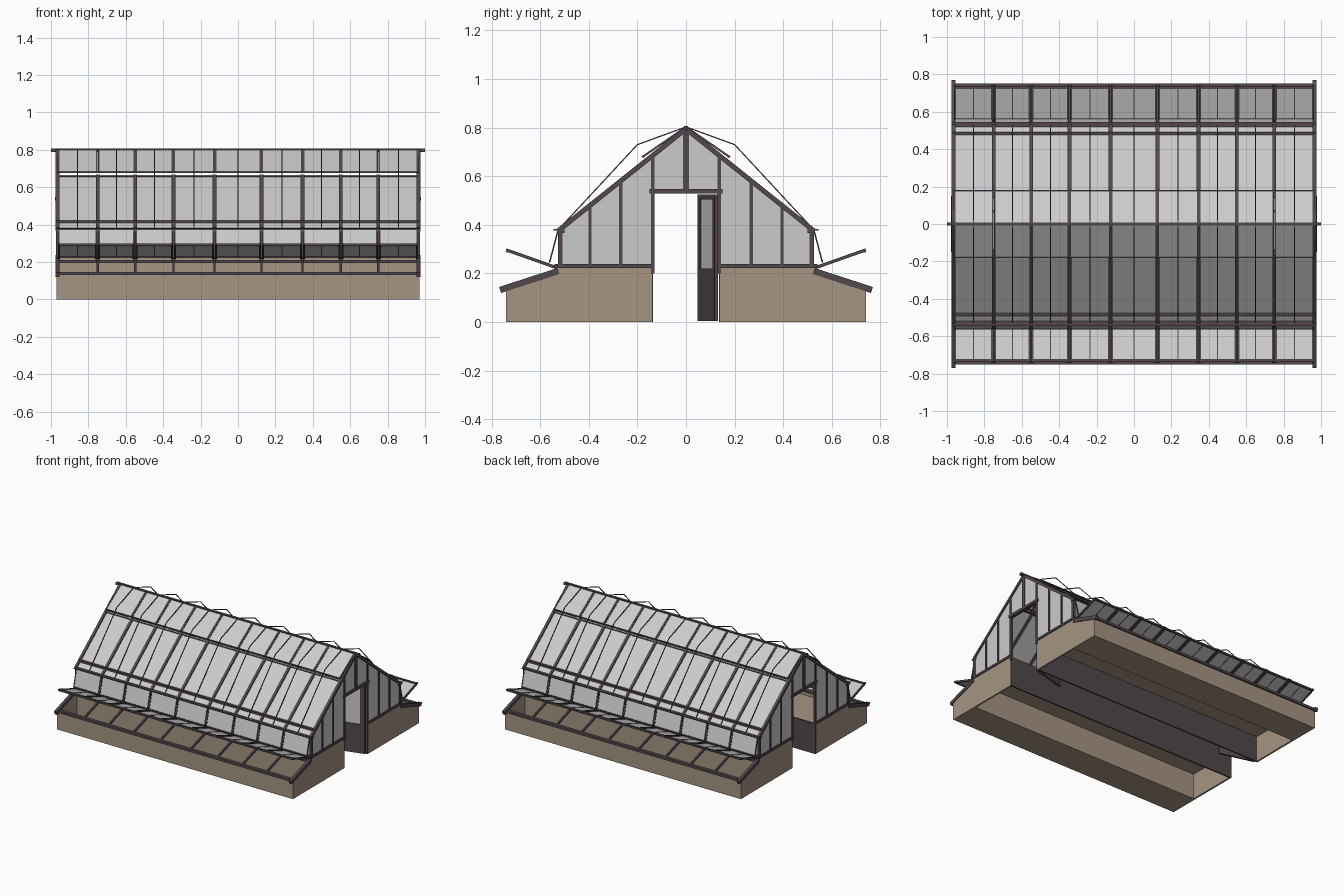
import bpy, bmesh
from mathutils import Vector as V

if "Cube" in bpy.data.objects:
    bpy.data.objects.remove(bpy.data.objects["Cube"])


def material(name, c):
    m = bpy.data.materials.new(name)
    m.diffuse_color = (*c, 1)
    m.use_nodes = True
    m.node_tree.nodes["Principled BSDF"].inputs["Base Color"].default_value = m.diffuse_color
    return m


WOOD = material("dark_wood", (.085, .065, .07))
BRICK = material("brick", (.38, .30, .225))
XS = [-.965, -.75, -.55, -.345, -.125, .125, .345, .55, .75, .965]
BAYS = [((a + b) / 2, b - a) for a, b in zip(XS, XS[1:])]
END = .965


def roof(y):
    return .795 - .798 * y


class Part:
    """Collects bars and prisms into one object, optionally mirrored."""

    def __init__(self, name, mat=None, mx=False, my=True):
        self.name, self.mat, self.mx, self.my = name, mat, mx, my
        self.bm = bmesh.new()

    def bar(self, p, q, w, t):
        # width w along x (along y for lengthwise bars), thickness t across
        p, q = V(p), V(q)
        d = (q - p).normalized()
        s = V((0, 1, 0)) if abs(d.x) > .9 else V((1, 0, 0))
        s = (s - d * s.dot(d)).normalized()
        n = d.cross(s)
        s, n = s * w / 2, n * t / 2
        a = [self.bm.verts.new(c + o) for c in (p, q)
             for o in (-s - n, s - n, s + n, -s + n)]
        for f in ((3, 2, 1, 0), (4, 5, 6, 7), (0, 1, 5, 4), (1, 2, 6, 5), (2, 3, 7, 6), (3, 0, 4, 7)):
            self.bm.faces.new([a[i] for i in f])
        return self

    def box(self, x0, x1, y0, y1, z0, z1):
        y, z = (y0 + y1) / 2, (z0 + z1) / 2
        return self.bar((x0, y, z), (x1, y, z), y1 - y0, z1 - z0)

    def prism(self, x0, x1, pts):
        a = [self.bm.verts.new((x0, *p)) for p in pts]
        b = [self.bm.verts.new((x1, *p)) for p in pts]
        self.bm.faces.new(a[::-1])
        self.bm.faces.new(b)
        for i in range(len(a)):
            j = (i + 1) % len(a)
            self.bm.faces.new((a[i], a[j], b[j], b[i]))
        return self

    def done(self):
        bmesh.ops.recalc_face_normals(self.bm, faces=self.bm.faces)
        me = bpy.data.meshes.new(self.name)
        self.bm.to_mesh(me)
        self.bm.free()
        ob = bpy.data.objects.new(self.name, me)
        bpy.context.collection.objects.link(ob)
        if self.mat:
            me.materials.append(self.mat)
        if self.mx or self.my:
            m = ob.modifiers.new("mirror", 'MIRROR')
            m.use_axis = (self.mx, self.my, False)
            m.use_mirror_merge = False


# Brick base: end walls, outer wall, cold frame back wall and floor, soil beds
Part("brick_end_wall", BRICK, mx=True).prism(
    .957, .97, [(.14, 0), (.74, 0), (.74, .13), (.525, .205), (.525, .225), (.14, .225)]).done()
p = Part("brick_long_walls", BRICK)
p.box(-.97, .97, .73, .74, 0, .13).box(-.96, .96, .515, .525, 0, .225)
p.box(-.96, .96, .52, .735, 0, .006).done()
Part("soil_bed", BRICK).box(-.96, .96, .14, .52, .19, .2).done()
Part("path_wall", WOOD).box(-.97, .97, .136, .146, 0, .225).done()

# Sills on top of the brick
Part("long_sill", WOOD).box(-.97, .97, .51, .54, .222, .238).done()
Part("end_sill", WOOD, mx=True).box(.952, .977, .14, .53, .222, .238).done()

# Cold frame: sloping bars and lower rail
p = Part("cold_frame_bars", WOOD)
for x in XS:
    e = abs(x) > .9
    p.bar((x, .525, .21), (x, .765 if e else .745, .132 if e else .139), .022 if e else .012, .026 if e else .014)
p.box(-.97, .97, .725, .75, .13, .148)
p.box(-.97, .97, .523, .545, .195, .212).done()

# Cold frame sashes, hinged open
g, f = Part("sash_glass"), Part("sash_frames", WOOD)
for x, w in BAYS:
    g.bar((x, .54, .227), (x, .735, .295), w - .01, .004)
    for s in (-1, 1):
        xx = x + s * (w / 2 - .008)
        f.bar((xx, .53, .223), (xx, .74, .297), .011, .013)
    f.bar((x, .54, .227), (x, .735, .295), .005, .008)
    for y, z in ((.545, .229), (.73, .293)):
        f.bar((x - w / 2 + .004, y, z), (x + w / 2 - .004, y, z), .016, .012)
g.done()
f.done()

# Side walls: posts and top-hung vents
p = Part("side_posts", WOOD)
for x in XS:
    p.box(x - .009, x + .009, .508, .526, .23, .385)
p.done()
g, f = Part("side_vent_glass"), Part("side_vent_frames", WOOD)
for x, w in BAYS:
    g.bar((x, .528, .372), (x, .56, .25), w - .01, .003)
    for s in (-1, 1):
        xx = x + s * (w / 2 - .007)
        f.bar((xx, .528, .372), (xx, .56, .25), .008, .006)
    f.bar((x - w / 2 + .003, .56, .25), (x + w / 2 - .003, .56, .25), .007, .009)
g.done()
f.done()

# Eaves: plate, roof bottom rail, gutter
p = Part("eaves", WOOD)
p.box(-.975, .975, .50, .53, .367, .383)
p.box(-.97, .97, .475, .492, .408, .422)
p.box(-.97, .97, .525, .546, .376, .382).done()

# Main roof glass and rafters
g, f = Part("roof_glass"), Part("rafters", WOOD)
for x, w in BAYS:
    g.bar((x, .165, roof(.165)), (x, .52, roof(.52)), w, .004)
for x in XS:
    y = 0 if abs(x) > .9 else .17
    f.bar((x, y, roof(y)), (x, .525, roof(.525)), .02, .02)
f.box(-.965, .965, .162, .178, .648, .66)
g.done()
f.done()

# Ridge vents, slightly lifted along the lower edge
g, f = Part("ridge_vent_glass"), Part("ridge_vent_frames", WOOD)
for x, w in BAYS:
    g.bar((x, .005, .799), (x, .18, .679), w - .006, .004)
    for s in (-1, 1):
        xx = x + s * (w / 2 - .005)
        f.bar((xx, .005, .799), (xx, .18, .679), .009, .008)
    f.bar((x - w / 2, .176, .681), (x + w / 2, .176, .681), .01, .008)
g.done()
f.done()
p = Part("ridge_beam", WOOD, my=False)
p.box(-1, 1, -.009, .009, .788, .806).done()

# Thin bent rods over each bay of the roof
p = Part("roof_rods", WOOD)
for x, _ in BAYS:
    p.bar((x, .525, .38), (x, .2, .73), .005, .005).bar((x, .2, .73), (x, 0, .803), .005, .005)
p.done()

# Gable ends: glass, vertical bars, door lintel and jambs
Part("gable_glass", mx=True).prism(
    END - .003, END + .003, [(0, .79), (.52, .378), (.52, .23), (.14, .23), (.14, .54), (0, .54)]).done()
p = Part("gable_bars", WOOD, mx=True)
for y, z in ((.515, .23), (.395, .23), (.268, .23), (.137, .2), (.006, .54)):
    p.box(.956, .974, y - .007, y + .007, z, roof(y))
p.box(.952, .978, 0, .15, .528, .548).done()

# Doors swung inward at each end
A, B = V((.957, .125, 0)), V((.70, .055, 0))


def leaf(part, u0, u1, z0, z1, t):
    a, b = A.lerp(B, u0), A.lerp(B, u1)
    a.z = b.z = (z0 + z1) / 2
    n = V((.2628, -.9648, 0)) * t / 2
    vs = [part.bm.verts.new((c.x + k * n.x, c.y + k * n.y, z))
          for z in (z0, z1) for c, k in ((a, -1), (b, -1), (b, 1), (a, 1))]
    for i in ((0, 1, 2, 3), (4, 5, 6, 7), (0, 1, 5, 4), (1, 2, 6, 5), (2, 3, 7, 6), (3, 0, 4, 7)):
        part.bm.faces.new([vs[k] for k in i])


p = Part("door_frame", WOOD, mx=True, my=False)
for r in ((0, .12, .005, .525), (.88, 1, .005, .525), (.12, .88, .005, .22), (.12, .88, .505, .525)):
    leaf(p, *r, .014)
p.done()
p = Part("door_glass", mx=True, my=False)
leaf(p, .12, .88, .22, .505, .005)
p.done()
